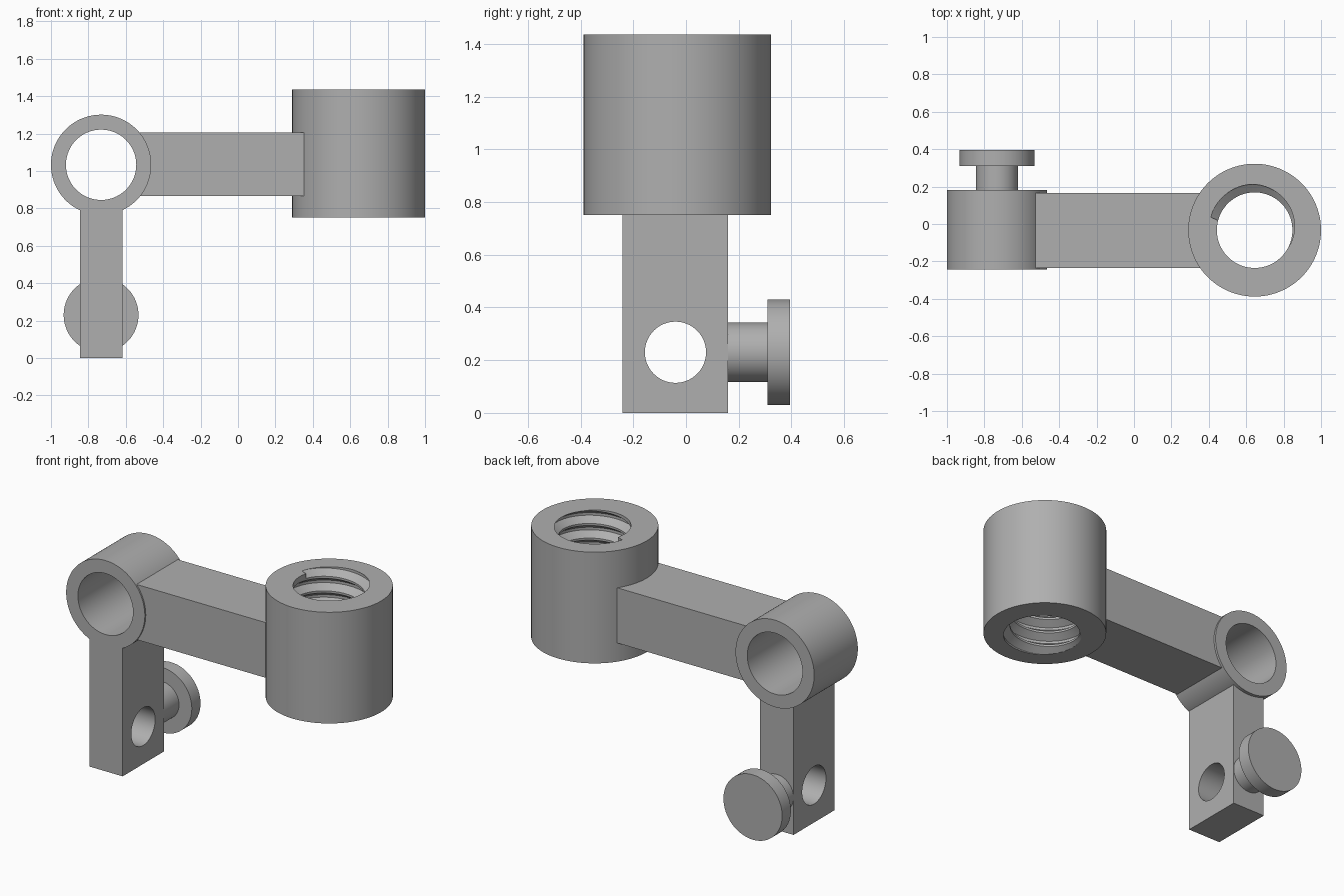
import bpy, bmesh
from math import radians, pi, sin, cos
from mathutils import Matrix, Vector

if "Cube" in bpy.data.objects:
    bpy.data.objects.remove(bpy.data.objects["Cube"], do_unlink=True)

grey = bpy.data.materials.new("plain grey")
grey.use_nodes = True
colour = (0.43, 0.43, 0.43, 1)
grey.diffuse_color = colour
grey.node_tree.nodes["Principled BSDF"].inputs["Base Color"].default_value = colour

TURN_Y = Matrix.Rotation(radians(90), 4, 'X')    # local z -> -y
TURN_X = Matrix.Rotation(radians(90), 4, 'Y')    # local z -> +x


def add_object(name, bm):
    bmesh.ops.recalc_face_normals(bm, faces=bm.faces)
    mesh = bpy.data.meshes.new(name)
    bm.to_mesh(mesh)
    bm.free()
    mesh.materials.append(grey)
    ob = bpy.data.objects.new(name, mesh)
    bpy.context.collection.objects.link(ob)
    return ob


def box(name, low, high):
    low, high = Vector(low), Vector(high)
    bm = bmesh.new()
    bmesh.ops.create_cube(bm, size=1)
    bmesh.ops.scale(bm, vec=high - low, verts=bm.verts)
    bmesh.ops.translate(bm, vec=(low + high) / 2, verts=bm.verts)
    return add_object(name, bm)


def turned(name, profile, centre, turn=Matrix(), closed=False, steps=96):
    """Revolve (radius, height) points; a closed profile makes a tube."""
    bm = bmesh.new()
    rings = [[bm.verts.new((r * cos(2 * pi * i / steps), r * sin(2 * pi * i / steps), h))
              for i in range(steps)] for r, h in profile]
    pairs = list(zip(rings, rings[1:]))
    if closed:
        pairs.append((rings[-1], rings[0]))
    else:
        bm.faces.new(rings[0])
        bm.faces.new(rings[-1])
    for a, b in pairs:
        for i in range(steps):
            j = (i + 1) % steps
            bm.faces.new((a[i], a[j], b[j], b[i]))
    bm.transform(Matrix.Translation(centre) @ turn)
    return add_object(name, bm)


def tube(name, outer, inner, length, centre, turn=Matrix()):
    h = length / 2
    return turned(name, [(outer, -h), (outer, h), (inner, h), (inner, -h)], centre, turn, True)


def smooth(ob):
    bpy.ops.object.select_all(action='DESELECT')
    ob.select_set(True)
    bpy.context.view_layer.objects.active = ob
    bpy.ops.object.shade_smooth_by_angle(angle=radians(25))


def cut(ob, cutter):
    cutter.hide_render = True
    mod = ob.modifiers.new("cut", 'BOOLEAN')
    mod.operation = 'DIFFERENCE'
    mod.solver = 'EXACT'
    mod.object = cutter
    bpy.context.view_layer.objects.active = ob
    bpy.ops.object.modifier_apply(modifier=mod.name)
    bpy.data.objects.remove(cutter, do_unlink=True)


def thread_cutter(centre, top, bottom, pitch, start, steps=72):
    """Sweep a tapered groove section down a right-handed helix."""
    section = [(0.17, 0.04), (0.2, 0.04), (0.246, 0.008),
               (0.246, -0.008), (0.2, -0.04), (0.17, -0.04)]
    bm = bmesh.new()
    rows = []
    for i in range(int((top - bottom) / pitch * steps) + 1):
        a = start - 2 * pi * i / steps
        z = top - pitch * i / steps
        rows.append([bm.verts.new((centre[0] + r * cos(a), centre[1] + r * sin(a), z + dz))
                     for r, dz in section])
    n = len(section)
    for a, b in zip(rows, rows[1:]):
        for k in range(n):
            bm.faces.new((a[k], a[(k + 1) % n], b[(k + 1) % n], b[k]))
    bm.faces.new(rows[0])
    bm.faces.new(rows[-1])
    return add_object("thread_cutter", bm)


# Pivot ring, with its bore running front to back
ring = tube("pivot_ring", 0.268, 0.188, 0.425, (-0.732, -0.032, 1.033), TURN_Y)
smooth(ring)

# Arm between the ring and the socket
box("arm", (-0.537, -0.235, 0.865), (0.37, 0.167, 1.205))

# Threaded socket
socket = tube("threaded_socket", 0.355, 0.202, 0.685, (0.645, -0.033, 1.0925))
cut(socket, thread_cutter((0.645, -0.033), 1.445, 0.72, 0.09, radians(165)))
smooth(socket)

# Leg with a cross hole
leg = box("leg", (-0.845, -0.24, 0), (-0.618, 0.16, 0.81))
cut(leg, turned("hole_cutter", [(0.116, -0.3), (0.116, 0.3)], (-0.732, -0.04, 0.23), TURN_X))
smooth(leg)

# Thumb screw on the back of the leg
knob = turned("thumb_screw", [(0.113, 0.01), (0.113, -0.155), (0.2, -0.155), (0.2, -0.24)],
              (-0.732, 0.155, 0.23), TURN_Y)
smooth(knob)
